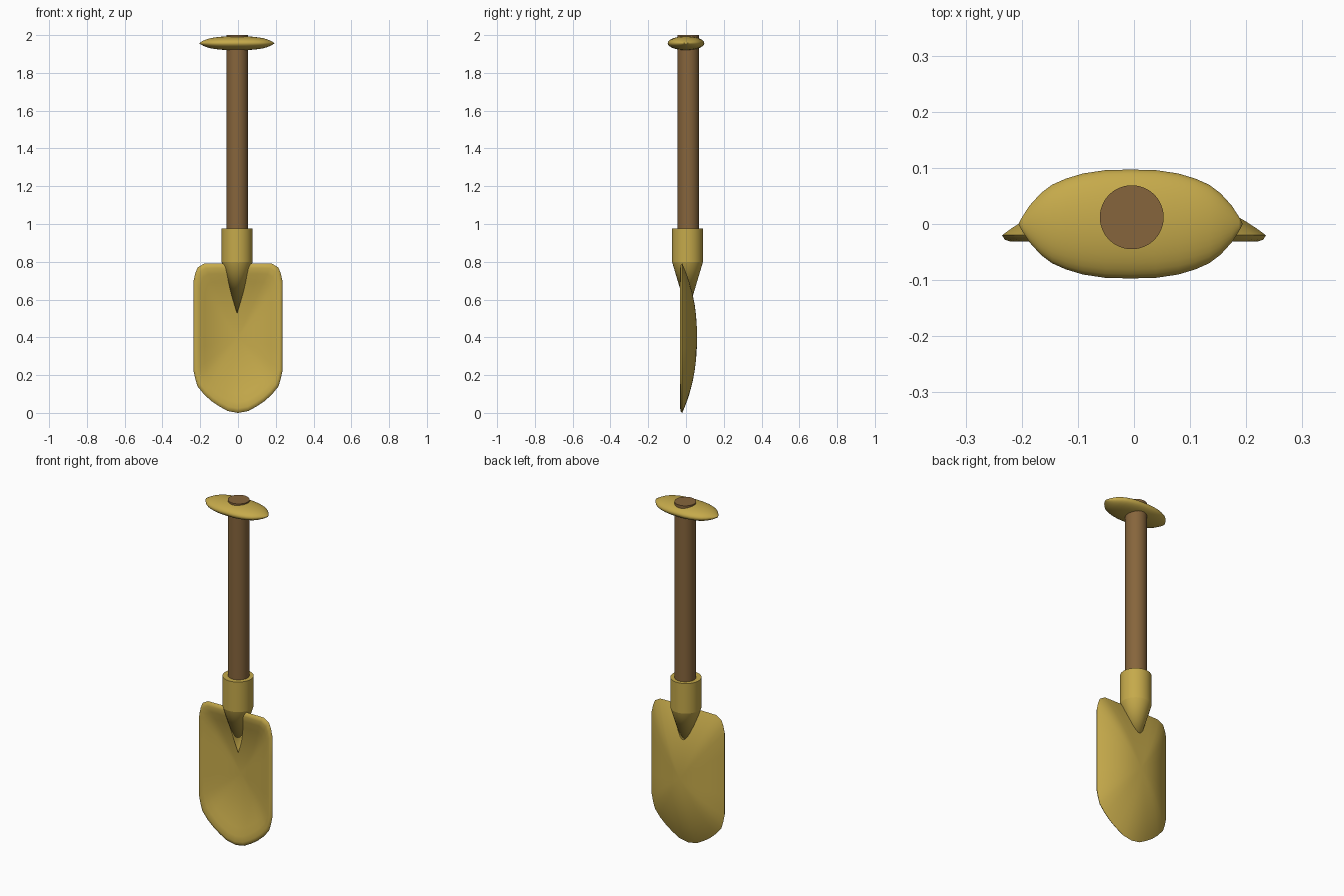
import bpy, bmesh, math

if "Cube" in bpy.data.objects:
    bpy.data.objects.remove(bpy.data.objects["Cube"])


def make_mat(name, rgb):
    m = bpy.data.materials.new(name)
    m.diffuse_color = (*rgb, 1)
    m.use_nodes = True
    m.node_tree.nodes["Principled BSDF"].inputs["Base Color"].default_value = m.diffuse_color
    return m


BRASS = make_mat("brass", (0.56, 0.40, 0.07))
WOOD = make_mat("wood", (0.24, 0.13, 0.045))


def skin(name, rings, mat, angle=40):
    """Bridge closed rings; one-point rings become poles, others are capped."""
    bm = bmesh.new()
    loops = [[bm.verts.new(p) for p in r] for r in rings]
    for a, b in zip(loops, loops[1:]):
        n = max(len(a), len(b))
        for i in range(n):
            j = (i + 1) % n
            if len(a) == 1:
                bm.faces.new((a[0], b[i], b[j]))
            elif len(b) == 1:
                bm.faces.new((a[i], a[j], b[0]))
            else:
                bm.faces.new((a[i], a[j], b[j], b[i]))
    for end in (loops[0], loops[-1]):
        if len(end) > 2:
            bm.faces.new(end)
    bmesh.ops.recalc_face_normals(bm, faces=bm.faces)
    me = bpy.data.meshes.new(name)
    bm.to_mesh(me)
    bm.free()
    me.materials.append(mat)
    ob = bpy.data.objects.new(name, me)
    bpy.context.collection.objects.link(ob)
    bpy.ops.object.select_all(action='DESELECT')
    ob.select_set(True)
    bpy.context.view_layer.objects.active = ob
    bpy.ops.object.shade_smooth_by_angle(angle=math.radians(angle))
    return ob


def upright(profile, x, y, n=48):
    """Rings around the z axis from (radius, z) pairs."""
    return [[(x, y, z)] if r == 0 else
            [(x + r * math.cos(2 * math.pi * i / n),
              y + r * math.sin(2 * math.pi * i / n), z) for i in range(n)]
            for r, z in profile]


# Wooden shaft
skin("shaft", upright([(0.057, 0.80), (0.057, 2.0)], -0.004, 0.012), WOOD)

# Socket with tapered point running into the blade
skin("socket", upright([(0.0, 0.525), (0.082, 0.80), (0.082, 0.975)],
                       -0.005, 0.008), BRASS, 15)

# Hand grip: flattened spindle lying along x
half = [(0.2, 0), (0.193, 0.013), (0.18, 0.033), (0.16, 0.055), (0.14, 0.070),
        (0.115, 0.081), (0.085, 0.090), (0.045, 0.096)]
prof = [(-x, r) for x, r in half] + [(0, 0.097)] + half[::-1]
N = 32
grip = []
for x, r in prof:
    n = N if r else 1
    grip.append([(x - 0.006, r * math.cos(2 * math.pi * i / N),
                  1.957 + 0.38 * r * math.sin(2 * math.pi * i / N))
                 for i in range(n)])
skin("grip", grip, BRASS)

# Blade: outline shrunk toward its middle on a dished front and a bulged back
right = [(0.055, 0.01), (0.10, 0.035), (0.14, 0.062), (0.18, 0.098),
         (0.214, 0.14), (0.225, 0.175), (0.235, 0.22), (0.235, 0.34),
         (0.235, 0.46), (0.235, 0.58), (0.235, 0.70), (0.226, 0.74),
         (0.214, 0.77), (0.18, 0.79), (0.12, 0.791), (0.06, 0.791)]
outline = [(0, 0)] + right + [(0, 0.791)] + [(-x, z) for x, z in right[::-1]]


def ring(s, y):
    if s == 0:
        return [(0, y, 0.4)]
    return [(x * s, y, 0.4 + (z - 0.4) * s) for x, z in outline]


front = [(0, 0.026), (0.2, 0.023), (0.4, 0.015), (0.6, 0.002), (0.75, -0.013),
         (0.86, -0.025), (0.94, -0.031), (0.98, -0.028), (1, -0.02)]
back = [(s, -0.02 + 0.078 * (1 - s ** 2.3))
        for s in (0.97, 0.92, 0.84, 0.74, 0.6, 0.45, 0.3, 0.15, 0)]
skin("blade", [ring(s, y) for s, y in front + back], BRASS, 50)
